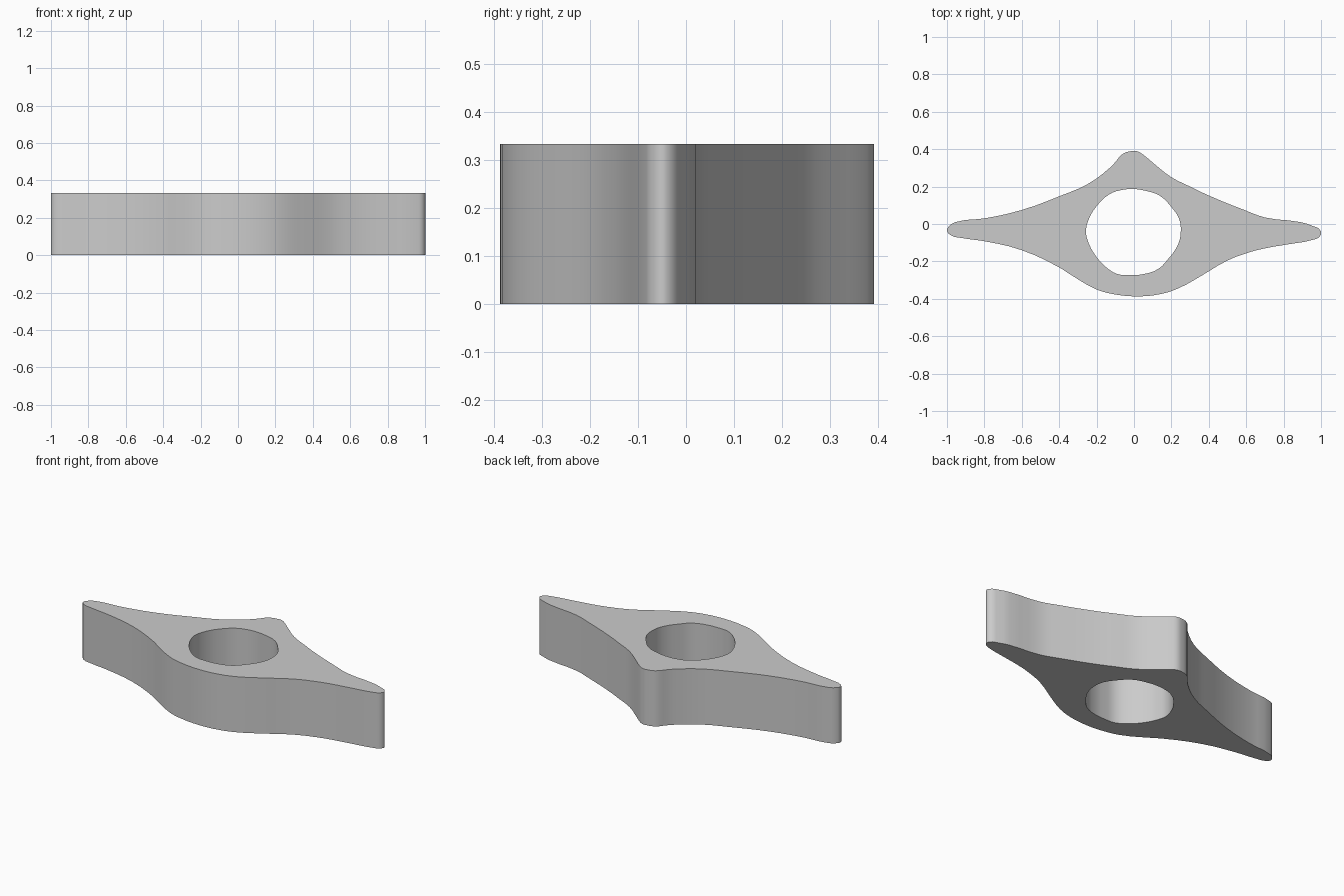
import bpy, bmesh

if "Cube" in bpy.data.objects:
    bpy.data.objects.remove(bpy.data.objects["Cube"])

HEIGHT = 0.333

# Winged outer outline, anticlockwise from the rear peak
OUTLINE = [(-.01, .39), (-.06, .375), (-.105, .325), (-.13, .3), (-.245, .215), (-.395, .15),
           (-.6, .075), (-.8, .03), (-.955, .01), (-.985, -.008), (-1, -.035), (-.98, -.06),
           (-.92, -.075), (-.8, -.092), (-.6, -.14), (-.395, -.235), (-.34, -.27), (-.2, -.35),
           (-.11, -.375), (.02, -.387), (.14, -.375), (.235, -.345), (.355, -.28), (.5, -.195),
           (.605, -.155), (.7, -.13), (.835, -.107), (.955, -.085), (.99, -.07), (1, -.04),
           (.94, -.005), (.89, .01), (.7, .035), (.59, .075), (.405, .15), (.3, .2),
           (.2, .25), (.11, .32), (.05, .37), (.02, .388)]

# Slightly uneven finger hole
HOLE = [(-.01, .187), (.06, .178), (.14, .15), (.2, .09), (.24, .03), (.25, -.04),
        (.235, -.11), (.18, -.19), (.13, -.24), (.055, -.267), (-.02, -.273), (-.09, -.267),
        (-.15, -.23), (-.215, -.155), (-.25, -.08), (-.257, -.037), (-.24, .03),
        (-.2, .095), (-.13, .16), (-.075, .18)]


def add_loop(curve, points):
    spline = curve.splines.new('BEZIER')
    spline.bezier_points.add(len(points) - 1)
    for bp, (x, y) in zip(spline.bezier_points, points):
        bp.co = (x, y, 0)
        bp.handle_left_type = bp.handle_right_type = 'AUTO'
    spline.use_cyclic_u = True
    spline.resolution_u = 3


# Flat plate with the hole, extruded to full height
curve = bpy.data.curves.new("winged_ring", 'CURVE')
curve.dimensions = '2D'
curve.fill_mode = 'BOTH'
curve.extrude = HEIGHT / 2
add_loop(curve, OUTLINE)
add_loop(curve, HOLE)
ring = bpy.data.objects.new("winged_ring", curve)
bpy.context.collection.objects.link(ring)
bpy.context.view_layer.objects.active = ring
ring.select_set(True)
bpy.ops.object.convert(target='MESH')
ring = bpy.context.object

# Weld walls to caps and stand the part on the ground
bm = bmesh.new()
bm.from_mesh(ring.data)
bmesh.ops.remove_doubles(bm, verts=bm.verts, dist=0.0005)
bmesh.ops.translate(bm, verts=bm.verts, vec=(0, 0, HEIGHT / 2))
bmesh.ops.recalc_face_normals(bm, faces=bm.faces)
bm.to_mesh(ring.data)
bm.free()
bpy.ops.object.shade_smooth_by_angle(angle=0.6)

grey = bpy.data.materials.new("light_grey")
grey.diffuse_color = (0.6, 0.6, 0.6, 1)
grey.use_nodes = True
grey.node_tree.nodes["Principled BSDF"].inputs["Base Color"].default_value = grey.diffuse_color
ring.data.materials.clear()
ring.data.materials.append(grey)
